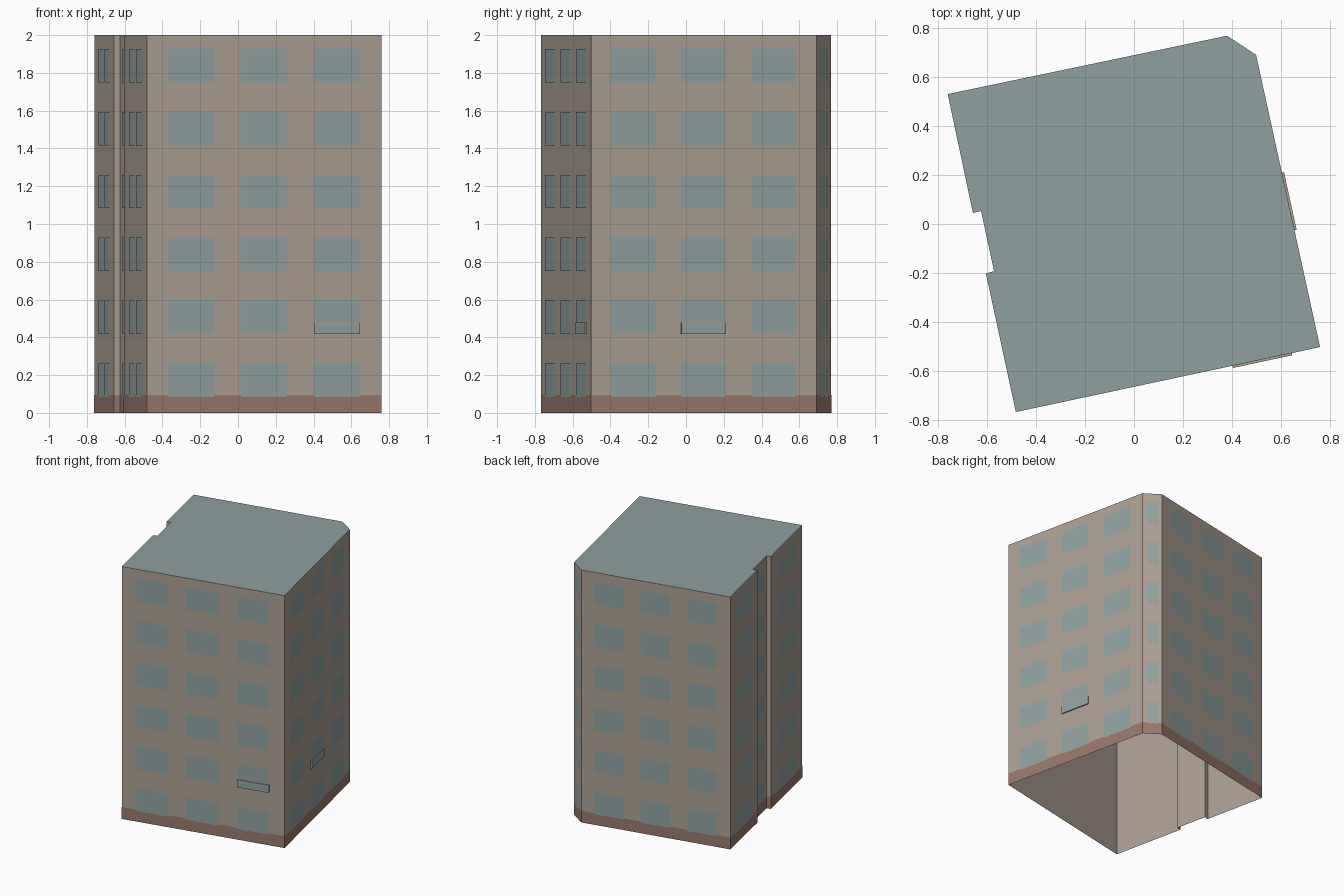
import bpy
import bmesh
from mathutils import Vector

cube = bpy.data.objects.get("Cube")
if cube:
    bpy.data.objects.remove(cube, do_unlink=True)


def material(name, rgb):
    # Convert 8-bit display colour to linear
    lin = [((c / 255 + 0.055) / 1.055) ** 2.4 for c in rgb] + [1.0]
    mat = bpy.data.materials.new(name)
    mat.use_nodes = True
    mat.diffuse_color = lin
    shader = mat.node_tree.nodes["Principled BSDF"]
    shader.inputs["Base Color"].default_value = lin
    shader.inputs["Roughness"].default_value = 0.9
    return mat


BEIGE = material("beige wall", (172, 160, 147))
GLASS = material("blue grey glass", (144, 162, 161))
BROWN = material("brown plinth", (152, 121, 107))
ROOF = material("grey green roof", (144, 160, 160))

HEIGHT = 2.0
PLINTH = 0.094
FLOORS = 6
PITCH = 0.3328
SILL, HEAD = 0.085, 0.262

# Footprint corners, counter-clockwise from the front left
CORNERS = [Vector(p) for p in (
    (-0.482, -0.767), (0.759, -0.502), (0.498, 0.69), (0.38, 0.768),
    (-0.76, 0.53), (-0.657, 0.045), (-0.624, 0.053), (-0.571, -0.192),
    (-0.604, -0.202))]
WIDE = [(0.09, 0.287), (0.4, 0.597), (0.712, 0.907)]
NARROW = [(0.24, 0.49), (0.54, 0.8)]
# Window spans as fractions of each wall, in footprint order
BAYS = [WIDE, WIDE, NARROW, WIDE, NARROW, [], NARROW, [], NARROW]


def wall_point(i, t, z, out=0.0):
    a, b = CORNERS[i], CORNERS[(i + 1) % len(CORNERS)]
    d = (b - a).normalized()
    p = a.lerp(b, t) + Vector((d.y, -d.x)) * out
    return Vector((p.x, p.y, z))


def quad(bm, points, mat=0):
    face = bm.faces.new([bm.verts.new(p) for p in points])
    face.material_index = mat
    return face


def wall_quad(bm, i, t0, t1, z0, z1, out, mat=0):
    return quad(bm, [wall_point(i, t0, z0, out), wall_point(i, t1, z0, out),
                     wall_point(i, t1, z1, out), wall_point(i, t0, z1, out)], mat)


def finish(name, bm, *mats):
    bmesh.ops.remove_doubles(bm, verts=bm.verts, dist=0.0001)
    mesh = bpy.data.meshes.new(name)
    bm.to_mesh(mesh)
    bm.free()
    for m in mats:
        mesh.materials.append(m)
    obj = bpy.data.objects.new(name, mesh)
    bpy.context.collection.objects.link(obj)
    return obj


# Wall shell with roof, open underneath
bm = bmesh.new()
for i in range(len(CORNERS)):
    wall_quad(bm, i, 0, 1, 0, HEIGHT, 0)
quad(bm, [Vector((c.x, c.y, HEIGHT)) for c in CORNERS], 1)
finish("walls_and_roof", bm, BEIGE, ROOF)

# Painted plinth band
bm = bmesh.new()
for i in range(len(CORNERS)):
    wall_quad(bm, i, 0, 1, 0, PLINTH, 0.0015)
finish("plinth_band", bm, BROWN)

# Window panes on every floor
bm = bmesh.new()
for i, bays in enumerate(BAYS):
    for floor in range(FLOORS):
        for t0, t1 in bays:
            z = floor * PITCH
            wall_quad(bm, i, t0, t1, SILL + z, HEAD + z, 0.003)
finish("windows", bm, GLASS)


# Shallow window ledges on the second floor
def ledge(name, wall, bay):
    t0, t1 = WIDE[bay]
    z0 = SILL + PITCH
    z1, trim, depth = z0 + 0.05, z0 + 0.06, 0.009
    bm = bmesh.new()
    wall_quad(bm, wall, t0, t1, z0, z1, depth, 0)
    wall_quad(bm, wall, t0, t1, z1, trim, depth, 1)
    for z in (z0, trim):
        ends = [(t0, 0), (t1, 0), (t1, depth), (t0, depth)]
        quad(bm, [wall_point(wall, t, z, o) for t, o in ends], 1)
    for t in (t0, t1):
        quad(bm, [wall_point(wall, t, z, o) for z, o in
                  [(z0, 0), (z0, depth), (trim, depth), (trim, 0)]], 1)
    bmesh.ops.remove_doubles(bm, verts=bm.verts, dist=0.0001)
    bmesh.ops.recalc_face_normals(bm, faces=bm.faces)
    finish(name, bm, GLASS, BEIGE)


ledge("front_ledge", 0, 2)
ledge("side_ledge", 1, 1)
